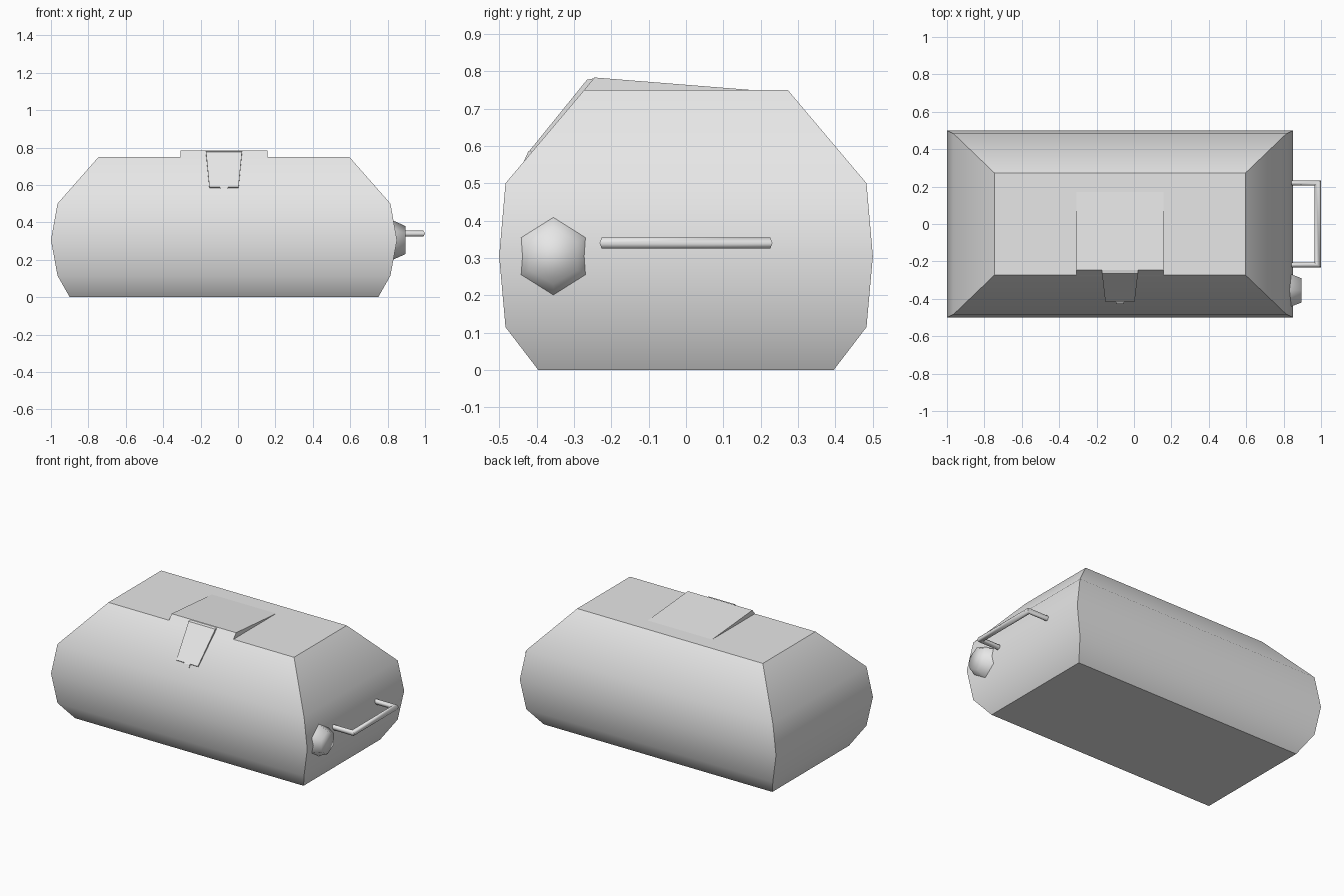
import bpy, bmesh, math

cube = bpy.data.objects.get("Cube")
if cube:
    bpy.data.objects.remove(cube, do_unlink=True)

grey = bpy.data.materials.new("light grey")
grey.use_nodes = True
grey.diffuse_color = (0.8, 0.8, 0.8, 1)
bsdf = next(n for n in grey.node_tree.nodes if n.type == 'BSDF_PRINCIPLED')
bsdf.inputs["Base Color"].default_value = grey.diffuse_color

CX = -0.075  # centre line of the box body


def loft(name, rings, smooth=0):
    """Skin a list of equal-length rings and cap both ends."""
    bm = bmesh.new()
    loops = [[bm.verts.new(p) for p in ring] for ring in rings]
    for a, b in zip(loops, loops[1:]):
        for i in range(len(a)):
            j = (i + 1) % len(a)
            bm.faces.new((a[i], a[j], b[j], b[i]))
    bm.faces.new(loops[0])
    bm.faces.new(loops[-1])
    bmesh.ops.recalc_face_normals(bm, faces=bm.faces)
    mesh = bpy.data.meshes.new(name)
    bm.to_mesh(mesh)
    bm.free()
    mesh.materials.append(grey)
    obj = bpy.data.objects.new(name, mesh)
    bpy.context.collection.objects.link(obj)
    if smooth:
        bpy.ops.object.select_all(action='DESELECT')
        obj.select_set(True)
        bpy.context.view_layer.objects.active = obj
        bpy.ops.object.shade_smooth_by_angle(angle=math.radians(smooth))
    return obj


def rect(hx, hy, z):
    return [(CX + sx * hx, sy * hy, z)
            for sx, sy in ((-1, -1), (1, -1), (1, 1), (-1, 1))]


def hexagon(turn=0):
    return [(math.cos(math.radians(60 * i + turn)),
             math.sin(math.radians(60 * i + turn))) for i in range(6)]


# Rounded box body: half width, half depth, height
levels = [(0.825, 0.395, 0), (0.89, 0.483, 0.115), (0.925, 0.5, 0.305),
          (0.89, 0.483, 0.5), (0.67, 0.272, 0.75)]
loft("body", [rect(*level) for level in levels], smooth=40)

# Raised wedge on top, flush with the front slope
wedge = [(-0.272, 0.75), (-0.245, 0.783), (0.17, 0.75), (0.1, 0.74), (-0.265, 0.74)]
loft("top_wedge", [[(CX + s * 0.2325, y, z) for y, z in wedge] for s in (-1, 1)])

# Tapered latch lying on the front slope
latch = [(-0.24, 0.782, 0.096), (-0.265, 0.777, 0.096), (-0.418, 0.588, 0.078),
         (-0.405, 0.575, 0.078), (-0.25, 0.75, 0.096)]
loft("latch", [[(CX + s * w, y, z) for y, z, w in latch] for s in (-1, 1)])

# Small lip at the foot of the latch
lip = [(-0.412, 0.592), (-0.422, 0.585), (-0.434, 0.558), (-0.41, 0.575)]
loft("latch_lip", [[(CX + s * 0.022, y, z) for y, z in lip] for s in (-1, 1)])

# Six-sided knob on the left end
loft("knob", [[(x, -0.355 + r * c, 0.305 + r * s) for c, s in hexagon(30)]
              for x, r in ((0.815, 0.111), (0.895, 0.075))], smooth=75)

# Six-sided bar handle on the left end: ring centre and mitred offset
path = [(0.81, -0.219, 0, -0.0125), (0.9825, -0.219, 0.0175, -0.0125),
        (0.9825, 0.219, 0.0175, 0.0125), (0.81, 0.219, 0, 0.0125)]
loft("handle", [[(x + dx * c, y + dy * c, 0.34 + 0.0175 * s) for c, s in hexagon()]
                for x, y, dx, dy in path], smooth=75)
